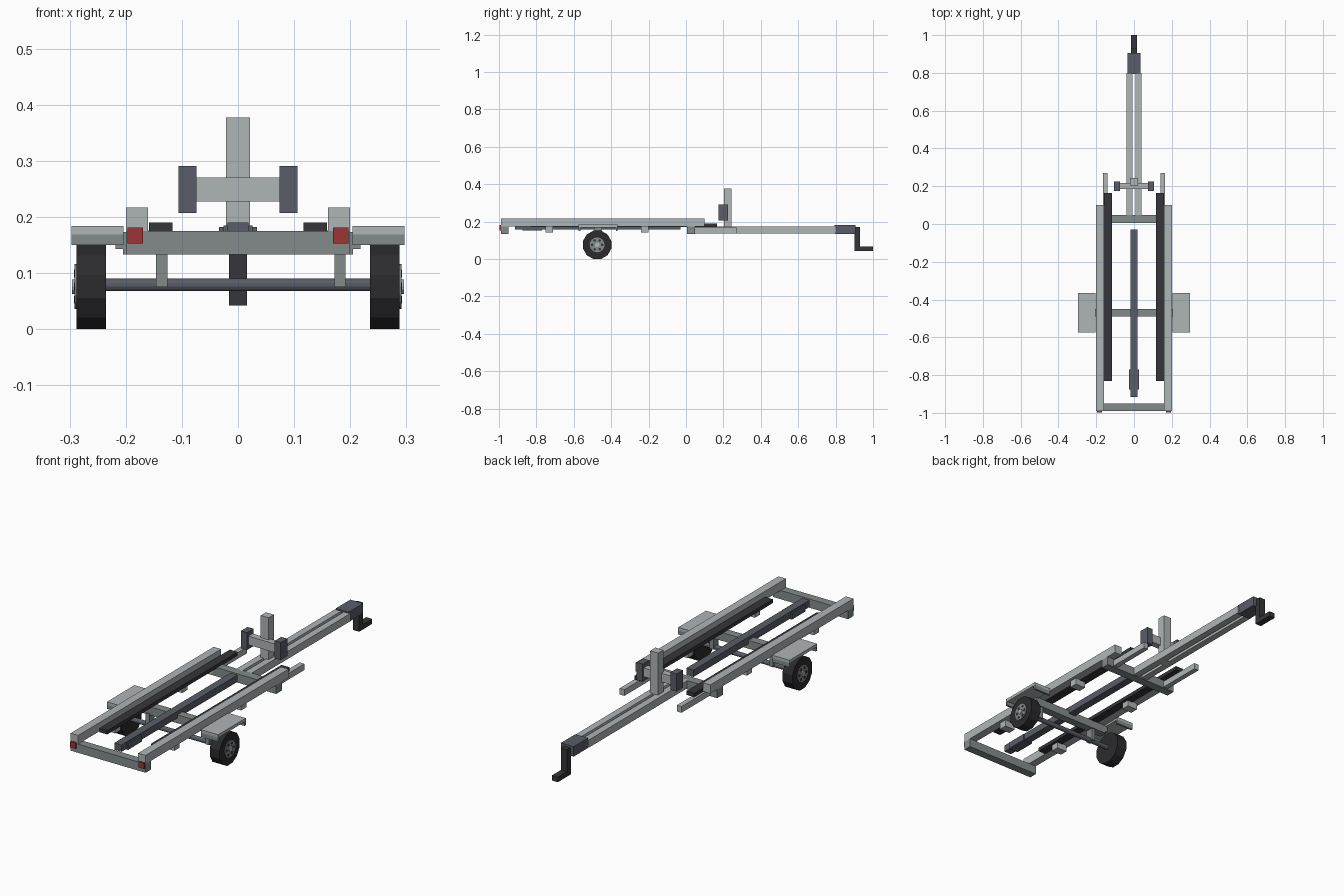
import bpy, bmesh, math
from mathutils import Matrix

cube = bpy.data.objects.get("Cube")
if cube:
    bpy.data.objects.remove(cube)


def mat(name, r, g, b):
    m = bpy.data.materials.new(name)
    m.use_nodes = True
    m.diffuse_color = (r, g, b, 1)
    bsdf = next(n for n in m.node_tree.nodes if n.type == 'BSDF_PRINCIPLED')
    bsdf.inputs["Base Color"].default_value = (r, g, b, 1)
    return m


LIGHT = mat("light_galvanised", 0.43, 0.46, 0.47)
MID = mat("mid_grey_steel", 0.23, 0.26, 0.26)
SLATE = mat("slate_grey", 0.10, 0.11, 0.135)
BLACK = mat("charcoal", 0.037, 0.036, 0.042)
TYRE = mat("tyre_black", 0.024, 0.024, 0.028)
RED = mat("red_lens", 0.32, 0.035, 0.035)


def finish(bm, name, m):
    bmesh.ops.recalc_face_normals(bm, faces=bm.faces[:])
    me = bpy.data.meshes.new(name)
    bm.to_mesh(me)
    bm.free()
    me.materials.append(m)
    ob = bpy.data.objects.new(name, me)
    bpy.context.collection.objects.link(ob)
    return ob


def box(name, x, y, z, m):
    """Box from (min, max) ranges."""
    bm = bmesh.new()
    bmesh.ops.create_cube(bm, size=1)
    for v in bm.verts:
        v.co = [r[0] if c < 0 else r[1] for c, r in zip(v.co, (x, y, z))]
    return finish(bm, name, m)


def pair(name, x, y, z, m):
    """Left box and its mirrored right partner."""
    box("left_" + name, x, y, z, m)
    box("right_" + name, (-x[1], -x[0]), y, z, m)


def drum(name, x, y, z, r, sides, m, turn=0.0):
    """Cylinder lying along x."""
    bm = bmesh.new()
    bmesh.ops.create_cone(bm, cap_ends=True, segments=sides, radius1=r, radius2=r,
                          depth=x[1] - x[0])
    mtx = (Matrix.Translation(((x[0] + x[1]) / 2, y, z)) @ Matrix.Rotation(math.pi / 2, 4, 'Y')
           @ Matrix.Rotation(turn, 4, 'Z'))
    bmesh.ops.transform(bm, matrix=mtx, verts=bm.verts)
    return finish(bm, name, m)


# Main frame
pair("side_rail", (0.16, 0.20), (-0.99, 0.10), (0.175, 0.217), LIGHT)
box("rear_crossbeam", (-0.20, 0.20), (-0.99, -0.95), (0.133, 0.175), MID)
box("middle_crossbeam", (-0.205, 0.205), (-0.49, -0.45), (0.133, 0.173), MID)
box("front_crossbeam", (-0.20, 0.20), (0.005, 0.048), (0.133, 0.175), MID)
pair("front_stub_rail", (0.14, 0.165), (0.005, 0.27), (0.138, 0.168), LIGHT)
pair("tail_light", (0.169, 0.197), (-0.998, -0.989), (0.153, 0.181), RED)

# Hull supports
pair("bunk", (0.117, 0.159), (-0.83, 0.165), (0.172, 0.19), BLACK)
for i, y in enumerate((-0.73, -0.22)):
    pair(f"bunk_bracket_{i + 1}", (0.13, 0.185), (y - 0.02, y + 0.02), (0.143, 0.176), LIGHT)
box("keel_beam", (-0.019, 0.019), (-0.915, -0.03), (0.157, 0.19), SLATE)
box("keel_pad", (-0.026, 0.026), (-0.875, -0.77), (0.153, 0.185), SLATE)

# Drawbar, coupler and hitch
pair("drawbar", (0.007, 0.040), (0.04, 0.80), (0.138, 0.175), LIGHT)
box("coupler", (-0.034, 0.034), (0.795, 0.905), (0.134, 0.182), SLATE)
box("hitch_neck", (-0.016, 0.016), (0.90, 0.93), (0.042, 0.172), BLACK)
box("hitch_foot", (-0.016, 0.016), (0.90, 1.0), (0.042, 0.066), BLACK)

# Winch post with bow stops
box("winch_post", (-0.021, 0.021), (0.203, 0.243), (0.138, 0.377), LIGHT)
box("bow_stop_bar", (-0.08, 0.08), (0.185, 0.217), (0.228, 0.27), LIGHT)
pair("bow_stop", (0.074, 0.106), (0.174, 0.224), (0.207, 0.291), SLATE)

# Axle and its hangers
AY, AZ = -0.475, 0.076
drum("axle", (-0.25, 0.25), AY, 0.079, 0.0115, 12, SLATE, math.pi / 12)
for name, x in (("left_axle_hanger", 0.182), ("right_axle_hanger", -0.136)):
    box(name, (x - 0.01, x + 0.01), (AY - 0.02, AY + 0.02), (0.075, 0.14), MID)

# Mudguards with hanging end flaps
pair("mudguard_top", (0.204, 0.297), (-0.575, -0.365), (0.169, 0.184), LIGHT)
pair("mudguard_rear_flap", (0.204, 0.297), (-0.575, -0.565), (0.15, 0.17), MID)
pair("mudguard_front_flap", (0.204, 0.297), (-0.375, -0.365), (0.15, 0.17), MID)
pair("mudguard_bracket", (0.15, 0.218), (-0.49, -0.45), (0.143, 0.17), MID)


# Wheels: faceted tyre, rim disc, spokes and hub
for side, s in (("left", 1), ("right", -1)):
    def span(a, b):
        return tuple(sorted((s * a, s * b)))
    drum(side + "_tyre", span(0.235, 0.288), AY, AZ, 0.0785, 12, TYRE, math.pi / 12)
    drum(side + "_rim", span(0.28, 0.291), AY, AZ, 0.04, 16, MID)
    drum(side + "_hub", span(0.28, 0.296), AY, AZ, 0.013, 12, LIGHT)
    for k in range(6):
        a = k * math.pi / 3
        drum(f"{side}_rim_hole_{k + 1}", span(0.28, 0.2925), AY + 0.027 * math.cos(a),
             AZ + 0.027 * math.sin(a), 0.007, 8, BLACK)
